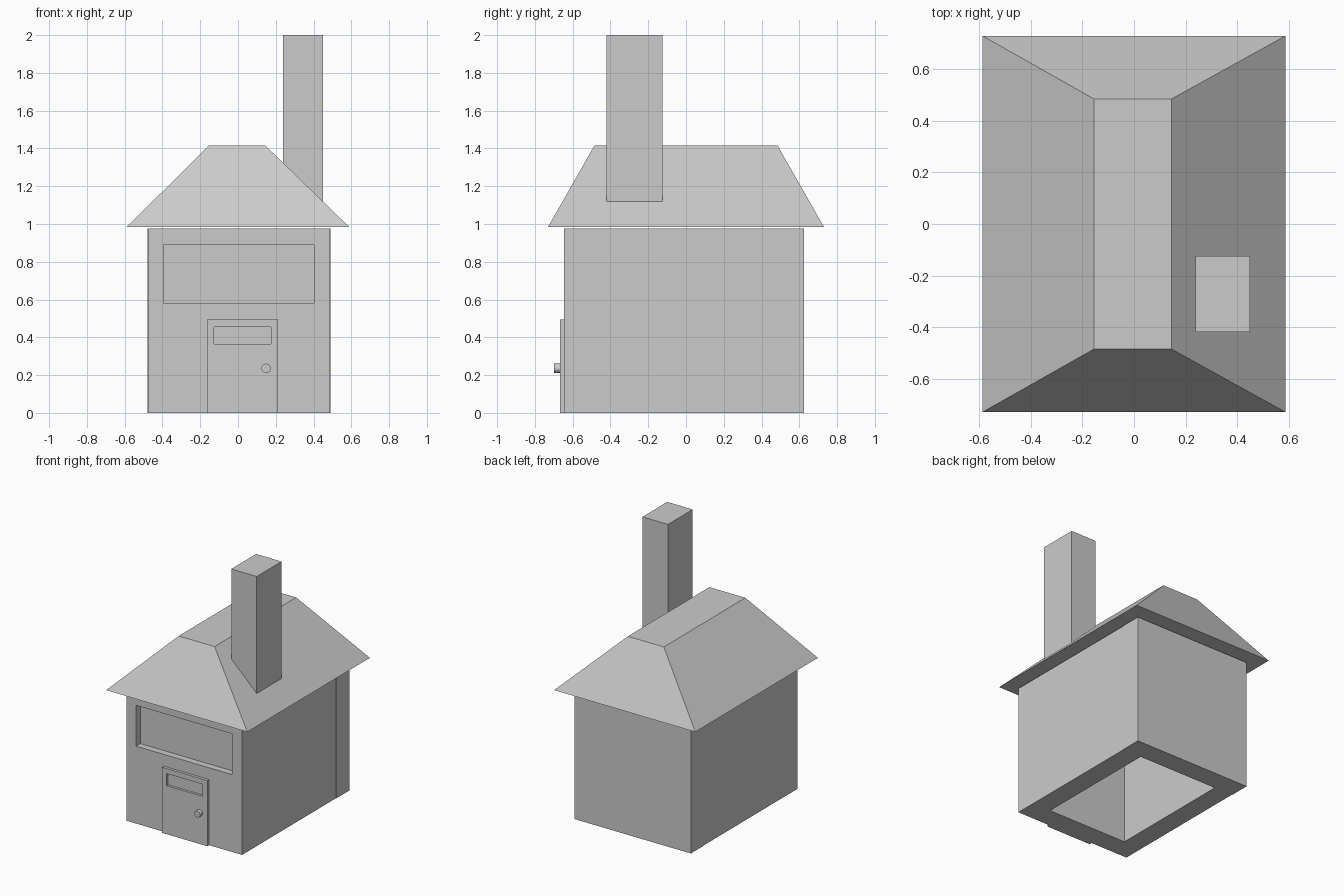
import bpy, bmesh
from math import pi

if "Cube" in bpy.data.objects:
    bpy.data.objects.remove(bpy.data.objects["Cube"])


def block(name, x, y, z, top=None, recess=None):
    """Box from (min, max) ranges; optional tapered top (x, y ranges) and
    optional front recess (x range, z range, depth)."""
    bm = bmesh.new()
    bmesh.ops.create_cube(bm, size=2)
    for v in bm.verts:
        ix, iy, iz = (int(c > 0) for c in v.co)
        rx, ry = top if (top and iz) else (x, y)
        v.co = (rx[ix], ry[iy], z[iz])
    if recess:
        hx, hz, depth = recess
        bm.normal_update()
        front = min(bm.faces, key=lambda f: f.calc_center_median().y)
        mid = front.calc_center_median()
        bmesh.ops.inset_region(bm, faces=[front], thickness=0.01)
        for v in front.verts:
            v.co.x = hx[int(v.co.x > mid.x)]
            v.co.z = hz[int(v.co.z > mid.z)]
        # sink the opening: duplicate its rim and push the face inwards
        inner = bmesh.ops.extrude_discrete_faces(bm, faces=[front])["faces"][0]
        for v in inner.verts:
            v.co.y += depth
    bmesh.ops.recalc_face_normals(bm, faces=bm.faces)
    mesh = bpy.data.meshes.new(name)
    bm.to_mesh(mesh)
    bm.free()
    obj = bpy.data.objects.new(name, mesh)
    bpy.context.collection.objects.link(obj)
    return obj


# Four thick walls around an open-bottomed interior
H = (0, 0.975)
block("front_wall", (-0.475, 0.487), (-0.647, -0.49), H,
      recess=((-0.395, 0.403), (0.583, 0.89), 0.05))
block("back_wall", (-0.478, 0.49), (0.47, 0.625), H)
block("left_wall", (-0.475, -0.325), (-0.49, 0.47), H)
block("right_wall", (0.335, 0.487), (-0.49, 0.47), H)

# Hipped roof with flat ridge
block("roof", (-0.588, 0.588), (-0.73, 0.73), (0.985, 1.415),
      top=((-0.155, 0.145), (-0.485, 0.485)))

# Chimney rising out of the right slope
block("chimney", (0.238, 0.45), (-0.42, -0.125), (1.0, 2.0))

# Door with sunken light
block("door", (-0.165, 0.212), (-0.668, -0.647), (0, 0.494),
      recess=((-0.128, 0.174), (0.365, 0.456), 0.018))

# Round door knob
bpy.ops.mesh.primitive_cylinder_add(vertices=16, radius=0.025, depth=0.034,
                                    location=(0.149, -0.683, 0.236),
                                    rotation=(pi / 2, 0, 0))
bpy.context.object.name = "door_knob"
